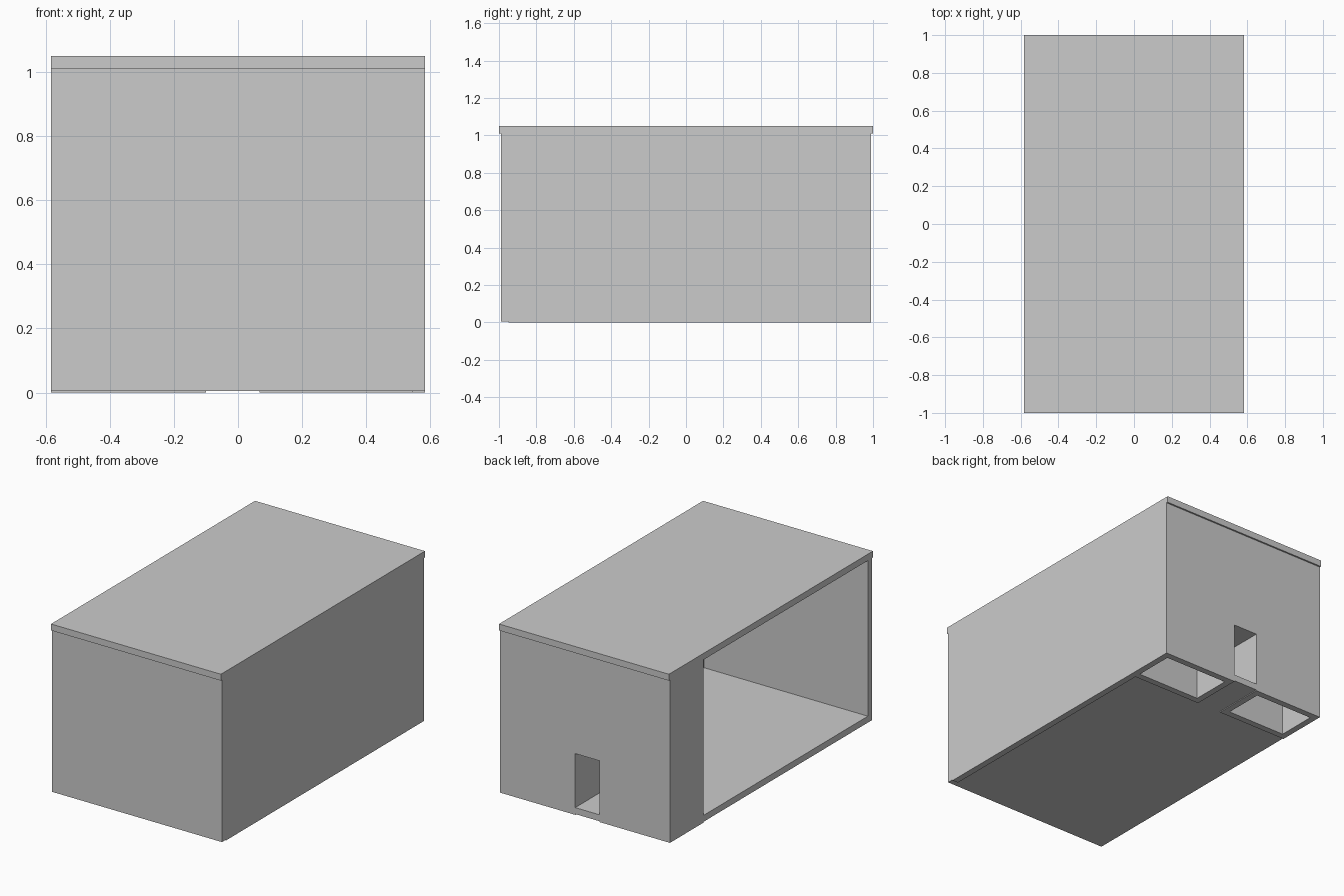
import bpy
import bmesh
from mathutils import Vector

if "Cube" in bpy.data.objects:
    bpy.data.objects.remove(bpy.data.objects["Cube"])

T = 0.04          # panel thickness
X = 0.583         # half width
Y = 0.99          # half length of the body
TOP = 1.01        # underside of the roof
FLOOR = 0.005     # underside of the floor
PART_Y = 0.66     # main-room side of the rear compartment
DOOR_L, DOOR_R, DOOR_Z = -0.10, 0.067, 0.38


def box(name, lo, hi):
    """Box spanning two opposite corners."""
    lo, hi = Vector(lo), Vector(hi)
    bm = bmesh.new()
    bmesh.ops.create_cube(bm, size=1)
    for v in bm.verts:
        v.co = (lo + hi) / 2 + v.co * (hi - lo)
    mesh = bpy.data.meshes.new(name)
    bm.to_mesh(mesh)
    bm.free()
    obj = bpy.data.objects.new(name, mesh)
    bpy.context.collection.objects.link(obj)
    return obj


def cut(obj, cutter):
    """Subtract a hidden cutter."""
    mod = obj.modifiers.new("cut", 'BOOLEAN')
    mod.operation = 'DIFFERENCE'
    mod.solver = 'EXACT'
    mod.object = cutter
    cutter.hide_render = True
    cutter.hide_set(True)


# Roof with a small lip at both ends
box("roof", (-X, -1, TOP), (X, 1, TOP + T))

# Main room: floor, front wall and right wall; the left side stays open
box("floor", (-X, -Y + T, FLOOR), (X - T, PART_Y, FLOOR + T))
box("front_wall", (-X, -Y, FLOOR), (X, -Y + T, TOP))
box("right_wall", (X - T, -Y + T, 0), (X, PART_Y, TOP))

# Rear compartment: outer shell, hollow and open underneath
shell = box("rear_compartment", (-X, PART_Y, 0), (X, Y, TOP))
y0, y1 = PART_Y + T, Y - T
cut(shell, box("left_hollow_cutter", (-X + T, y0, -0.1), (DOOR_L - T, y1, TOP - 0.001)))
cut(shell, box("right_hollow_cutter", (DOOR_R + T, y0, -0.1), (X - T, y1, TOP - 0.001)))
cut(shell, box("upper_hollow_cutter", (DOOR_L - T - 0.01, y0, DOOR_Z + T),
               (DOOR_R + T + 0.01, y1, TOP - 0.001)))

# Doorway tunnel through the compartment, with its own floor strip
cut(shell, box("doorway_cutter", (DOOR_L, PART_Y - 0.1, -0.1), (DOOR_R, Y + 0.1, DOOR_Z)))
box("doorway_floor", (DOOR_L, PART_Y, FLOOR), (DOOR_R, Y, FLOOR + T))
